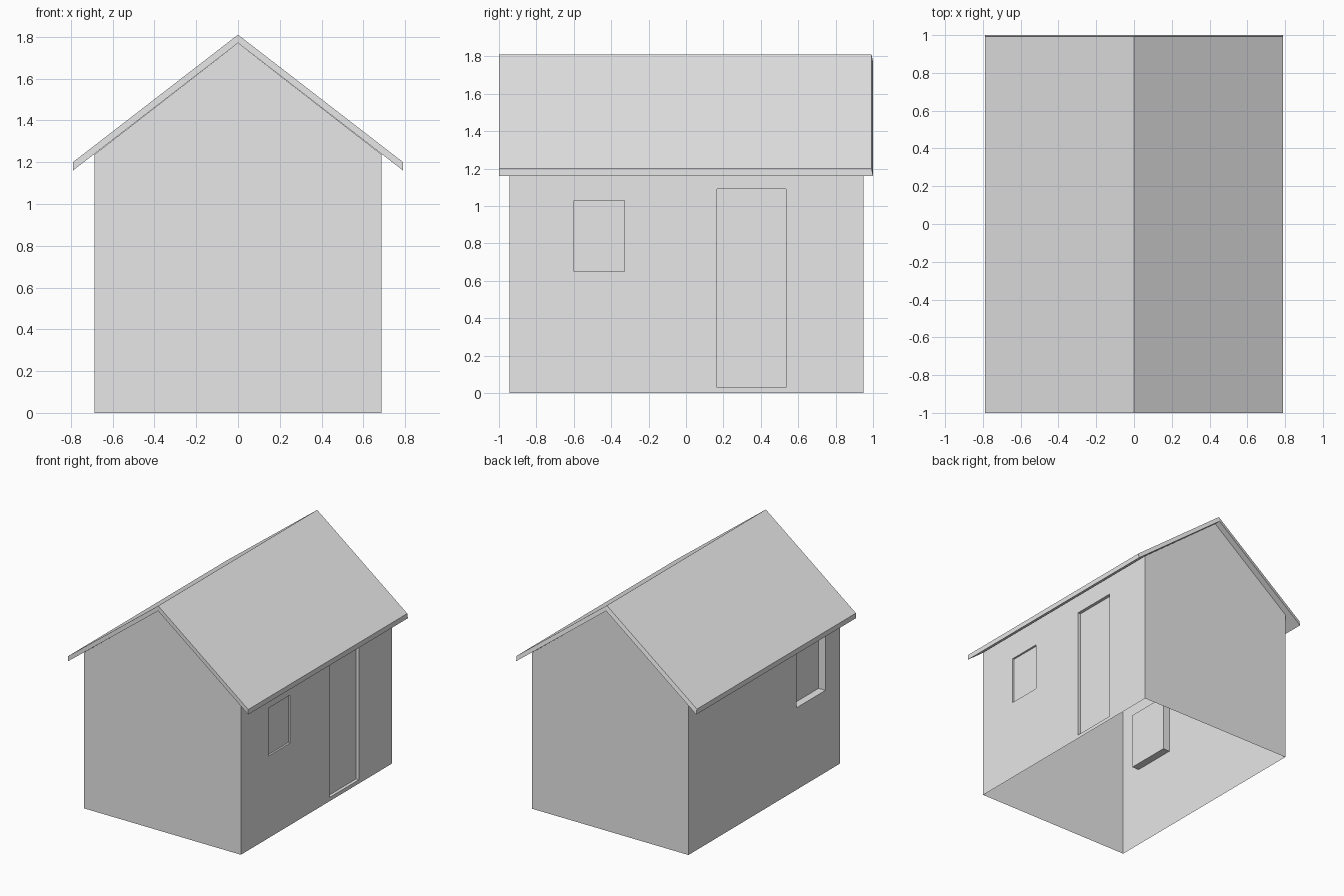
import bpy
import bmesh

cube = bpy.data.objects.get("Cube")
if cube:
    bpy.data.objects.remove(cube, do_unlink=True)

# Single plain colour
grey = bpy.data.materials.new("plain grey")
grey.use_nodes = True
colour = (0.8, 0.8, 0.8, 1)
grey.diffuse_color = colour
grey.node_tree.nodes["Principled BSDF"].inputs["Base Color"].default_value = colour


def finish(name, bm):
    mesh = bpy.data.meshes.new(name)
    bm.to_mesh(mesh)
    bm.free()
    mesh.materials.append(grey)
    obj = bpy.data.objects.new(name, mesh)
    bpy.context.collection.objects.link(obj)
    return obj


def side_wall(name, x, openings):
    """Thin side wall with recessed openings: (y0, y1, z0, z1, depth)."""
    bm = bmesh.new()
    ys = sorted({FRONT, BACK, *[v for o in openings for v in o[0:2]]})
    zs = sorted({0, EAVE, *[v for o in openings for v in o[2:4]]})
    inward = -1 if x > 0 else 1

    def quad(points):
        bm.faces.new([bm.verts.new(p) for p in points])

    # Wall surface around the openings
    for y0, y1 in zip(ys, ys[1:]):
        for z0, z1 in zip(zs, zs[1:]):
            cy, cz = (y0 + y1) / 2, (z0 + z1) / 2
            if any(a < cy < b and c < cz < d for a, b, c, d, _ in openings):
                continue
            quad([(x, y0, z0), (x, y1, z0), (x, y1, z1), (x, y0, z1)])

    # Recessed panel and its reveals
    for y0, y1, z0, z1, depth in openings:
        xi = x + inward * depth
        ring = [(y0, z0), (y1, z0), (y1, z1), (y0, z1)]
        quad([(xi, y, z) for y, z in ring])
        for (ya, za), (yb, zb) in zip(ring, ring[1:] + ring[:1]):
            quad([(x, ya, za), (x, yb, zb), (xi, yb, zb), (xi, ya, za)])

    bmesh.ops.remove_doubles(bm, verts=bm.verts, dist=0.0005)
    # Merge the flat pieces so the wall reads as one surface
    bmesh.ops.dissolve_limit(bm, angle_limit=0.01, verts=bm.verts, edges=bm.edges)
    bmesh.ops.recalc_face_normals(bm, faces=bm.faces)
    bm.faces.ensure_lookup_table()
    flat = max(bm.faces, key=lambda f: f.calc_area())
    if flat.normal.x * x < 0:
        bmesh.ops.reverse_faces(bm, faces=bm.faces)
    return finish(name, bm)


FRONT, BACK = -0.945, 0.95
HALF, EAVE, PEAK = 0.687, 1.237, 1.77

# Gable walls, floor left open
for name, y in (("front_gable", FRONT), ("back_gable", BACK)):
    bm = bmesh.new()
    outline = [(-HALF, 0), (HALF, 0), (HALF, EAVE), (0, PEAK), (-HALF, EAVE)]
    if y > 0:
        outline.reverse()
    bm.faces.new([bm.verts.new((x, y, z)) for x, z in outline])
    finish(name, bm)

# Side walls with door and windows
side_wall("door_wall", HALF, [(-0.6, -0.33, 0.65, 1.03, 0.015),
                              (0.165, 0.535, 0.03, 1.09, 0.025)])
side_wall("window_wall", -HALF, [(-0.766, -0.404, 0.65, 1.1, 0.06)])

# Pitched roof slab, its back edge slightly bevelled
bm = bmesh.new()
upper = [(-0.79, 1.2), (0, 1.81), (0.79, 1.2)]
lower = [(x, z - 0.04) for x, z in upper]


def row(points, y):
    return [bm.verts.new((x, y, z)) for x, z in points]


top_f, low_f = row(upper, -1), row(lower, -1)
top_b, low_b = row(upper, 0.992), row(lower, 1)
for i in range(2):
    j = i + 1
    bm.faces.new((top_f[i], top_f[j], top_b[j], top_b[i]))
    bm.faces.new((low_f[i], low_b[i], low_b[j], low_f[j]))
    bm.faces.new((top_f[i], low_f[i], low_f[j], top_f[j]))
    bm.faces.new((top_b[i], top_b[j], low_b[j], low_b[i]))
for i in (0, 2):
    bm.faces.new((top_f[i], top_b[i], low_b[i], low_f[i]))
bmesh.ops.recalc_face_normals(bm, faces=bm.faces)
finish("roof", bm)
